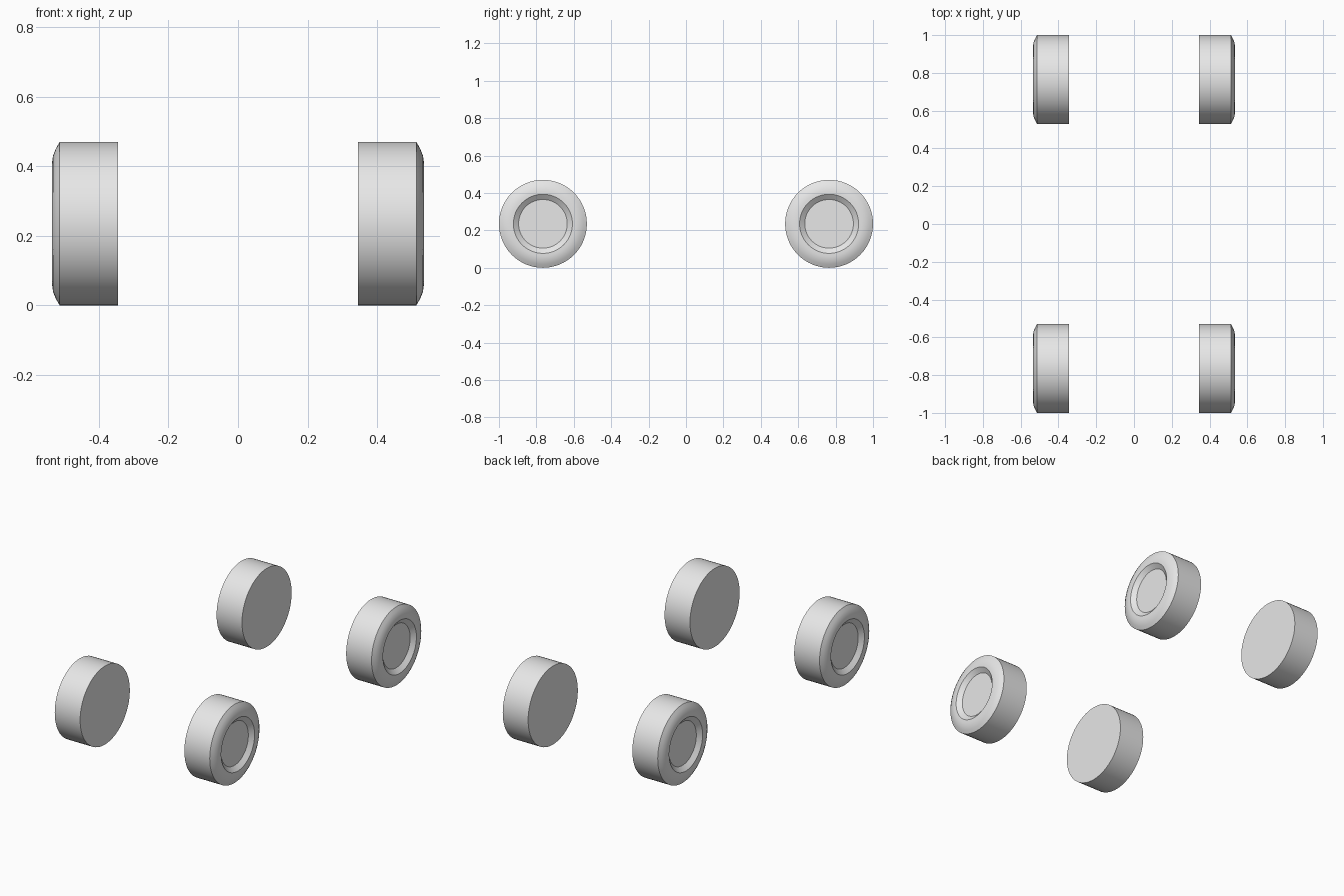
import bpy, bmesh, math

if "Cube" in bpy.data.objects:
    bpy.data.objects.remove(bpy.data.objects["Cube"])

SIDES = 64
RADIUS = 0.235
TRACK_Y = 0.765

grey = bpy.data.materials.new("light grey")
grey.diffuse_color = (0.8, 0.8, 0.8, 1)
grey.use_nodes = True
grey.node_tree.nodes["Principled BSDF"].inputs["Base Color"].default_value = grey.diffuse_color

# Wheel cross-section as (x, radius), from inner face to hub disc
PROFILE = [(0.345, RADIUS), (0.513, RADIUS), (0.524, 0.216), (0.532, 0.196),
           (0.535, 0.175), (0.535, 0.158), (0.513, 0.130)]


def wheel(name, side, y):
    bm = bmesh.new()
    rings = []
    for x, r in PROFILE:
        rings.append([bm.verts.new((side * x,
                                    y + r * math.cos(2 * math.pi * i / SIDES),
                                    RADIUS + r * math.sin(2 * math.pi * i / SIDES)))
                      for i in range(SIDES)])
    # Tread, shoulder and hub recess
    for a, b in zip(rings, rings[1:]):
        for i in range(SIDES):
            j = (i + 1) % SIDES
            bm.faces.new((a[i], a[j], b[j], b[i]))
    # Inner face and hub disc
    bm.faces.new(rings[0])
    bm.faces.new(rings[-1])
    bmesh.ops.recalc_face_normals(bm, faces=bm.faces)
    mesh = bpy.data.meshes.new(name)
    bm.to_mesh(mesh)
    bm.free()
    mesh.materials.append(grey)
    obj = bpy.data.objects.new(name, mesh)
    bpy.context.collection.objects.link(obj)
    bpy.ops.object.select_all(action='DESELECT')
    obj.select_set(True)
    bpy.context.view_layer.objects.active = obj
    bpy.ops.object.shade_smooth_by_angle(angle=math.radians(28))


# Four wheels
for end, y in (("front", -TRACK_Y), ("rear", TRACK_Y)):
    for label, side in (("left", -1), ("right", 1)):
        wheel(f"{end}_{label}_wheel", side, y)
